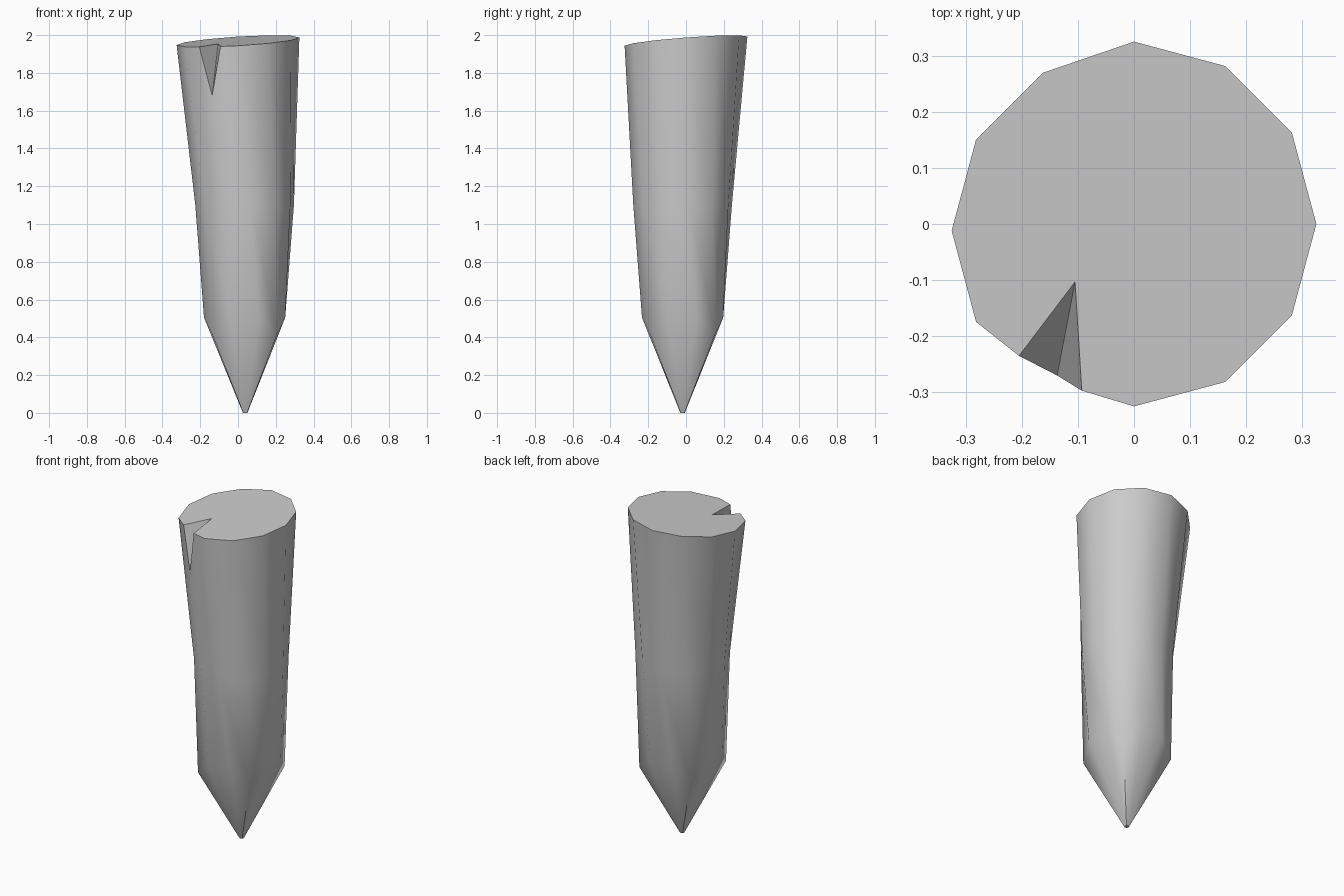
import bpy, bmesh
from math import cos, sin, radians

if "Cube" in bpy.data.objects:
    bpy.data.objects.remove(bpy.data.objects["Cube"])

bm = bmesh.new()
N = 12
CX, CY = 0.035, -0.018


def top_z(x, y):
    return 1.968 + 0.06 * x + 0.075 * y


def top_vert(x, y):
    return bm.verts.new((x, y, top_z(x, y)))


def ring(points):
    return [bm.verts.new(p) for p in points]


# slanted top rim; slot 8 is where the split is
top = []
for k in range(N):
    a = radians(30 * k)
    x, y = 0.325 * cos(a), 0.325 * sin(a)
    if x < -0.1:
        y -= 0.012
    top.append(None if k == 8 else top_vert(x, y))

# middle ring, slightly twisted
mid = ring([(CX + 0.263 * cos(radians(30 * k + 7)),
             CY + 0.263 * sin(radians(30 * k + 7)), 1.1) for k in range(N)])

# shoulder ring: rounded square whose corners dip, then the blunt tip
offsets = []
for q in range(4):
    c, s = cos(radians(90 * q)), sin(radians(90 * q))
    for x, y, z in ((0.215, 0.075, 0.505), (0.173, 0.173, 0.42), (0.075, 0.215, 0.505)):
        offsets.append((x * c - y * s, x * s + y * c, z))
low = ring([(CX + x, CY + y, z) for x, y, z in offsets])
tip = ring([(CX + 0.003 + x * 0.055, CY + y * 0.055, 0) for x, y, z in offsets])

# split in the rim
left = top_vert(-0.205, -0.235)
right = top_vert(-0.093, -0.297)
inner = top_vert(-0.105, -0.103)
deep = bm.verts.new((-0.137, -0.270, 1.68))

# side walls
for upper, lower in ((mid, low), (low, tip)):
    for k in range(N):
        j = (k + 1) % N
        bm.faces.new((upper[k], lower[k], lower[j], upper[j]))
for k in range(N):
    j = (k + 1) % N
    if 8 not in (k, j):
        bm.faces.new((top[k], mid[k], mid[j], top[j]))
bm.faces.new((top[7], mid[7], mid[8], deep, left))
bm.faces.new((deep, mid[8], mid[9], top[9], right))
bm.faces.new((left, deep, inner))
bm.faces.new((inner, deep, right))

# caps
bm.faces.new(top[:8] + [left, inner, right] + top[9:])
bm.faces.new(tip[::-1])
bmesh.ops.recalc_face_normals(bm, faces=bm.faces[:])

mesh = bpy.data.meshes.new("wooden_stake")
bm.to_mesh(mesh)
bm.free()
stake = bpy.data.objects.new("wooden_stake", mesh)
bpy.context.collection.objects.link(stake)
bpy.context.view_layer.objects.active = stake
stake.select_set(True)
bpy.ops.object.shade_smooth_by_angle(angle=radians(42))
